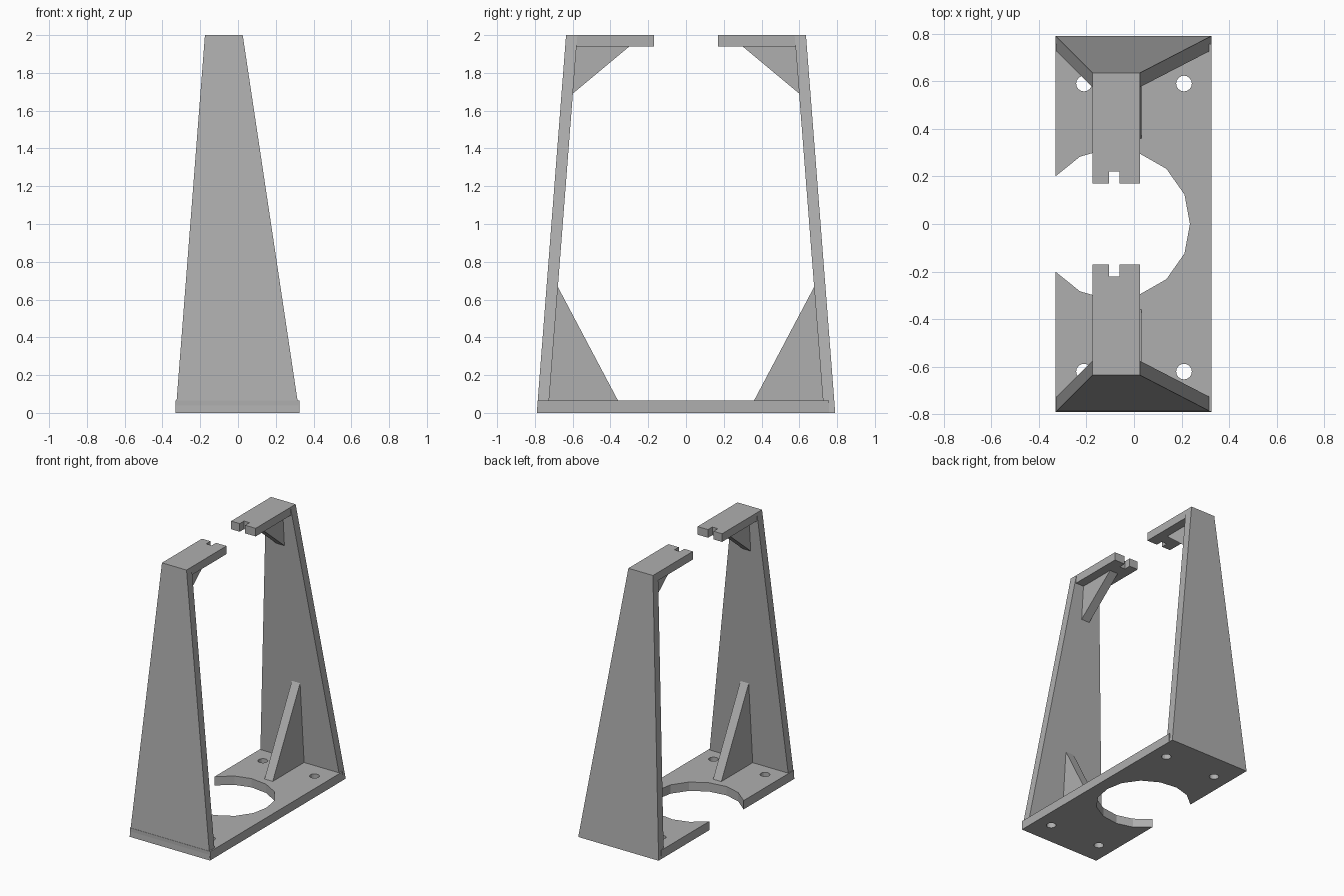
import bpy
import bmesh
from mathutils import Vector

cube = bpy.data.objects.get("Cube")
if cube:
    bpy.data.objects.remove(cube, do_unlink=True)

grey = bpy.data.materials.new("plain_grey")
grey.use_nodes = True
grey.diffuse_color = (0.43, 0.43, 0.43, 1)
grey.node_tree.nodes["Principled BSDF"].inputs["Base Color"].default_value = (0.43, 0.43, 0.43, 1)

BASE_TOP, HEIGHT, ARM_BOTTOM = 0.065, 2.0, 1.94
WALL = 0.06


def finish(name, bm):
    bmesh.ops.recalc_face_normals(bm, faces=bm.faces[:])
    mesh = bpy.data.meshes.new(name)
    bm.to_mesh(mesh)
    bm.free()
    mesh.materials.append(grey)
    obj = bpy.data.objects.new(name, mesh)
    bpy.context.collection.objects.link(obj)
    return obj


def prism(name, points, extrusion):
    """Extrude a flat outline of 3D points along a vector."""
    bm = bmesh.new()
    face = bm.faces.new([bm.verts.new(p) for p in points])
    new = bmesh.ops.extrude_face_region(bm, geom=[face])["geom"]
    verts = [v for v in new if isinstance(v, bmesh.types.BMVert)]
    bmesh.ops.translate(bm, verts=verts, vec=Vector(extrusion))
    return finish(name, bm)


# Base plate with an open, faceted round cutout
half = [(-0.33, 0.2), (-0.227, 0.283), (-0.11, 0.316), (0.02, 0.298),
        (0.136, 0.232), (0.212, 0.124)]
cutout = half + [(0.235, 0)] + [(x, -y) for x, y in reversed(half)]
outline = cutout + [(-0.33, -0.787), (0.325, -0.787), (0.325, 0.757), (-0.33, 0.757)]
base = prism("base_plate", [(x, y, 0) for x, y in outline], (0, 0, BASE_TOP))

# Four screw holes
for x in (-0.21, 0.21):
    for y in (-0.62, 0.59):
        bpy.ops.mesh.primitive_cylinder_add(vertices=16, radius=0.033, depth=0.4, location=(x, y, 0))
        cutter = bpy.context.object
        cutter.hide_render = True
        mod = base.modifiers.new("screw_hole", "BOOLEAN")
        mod.object = cutter
        mod.solver = "EXACT"
        bpy.context.view_layer.objects.active = base
        bpy.ops.object.modifier_apply(modifier=mod.name)
        bpy.data.objects.remove(cutter, do_unlink=True)


def tapered_wall(name, side):
    """Upright that narrows and leans inwards towards the top."""
    bm = bmesh.new()
    bmesh.ops.create_cube(bm, size=1)
    for v in bm.verts:
        top, right, outer = v.co.z > 0, v.co.x > 0, v.co.y > 0
        x = (0.025 if right else -0.175) if top else (0.325 if right else -0.33)
        y = (0.635 if top else 0.79) - (0 if outer else WALL)
        v.co = (x, y * side, HEIGHT if top else 0)
    return finish(name, bm)


def gusset(name, side, x, triangle):
    return prism(name, [(x, y * side, z) for y, z in triangle], (0.067, 0, 0))


for label, side in (("front", -1), ("back", 1)):
    tapered_wall(label + "_wall", side)
    # Top arm with a small slot in its free end
    arm = [(-0.175, 0.58), (-0.175, 0.17), (-0.105, 0.17), (-0.105, 0.22),
           (-0.06, 0.22), (-0.06, 0.17), (0.025, 0.17), (0.025, 0.58)]
    prism(label + "_arm", [(x, y * side, ARM_BOTTOM) for x, y in arm],
          (0, 0, HEIGHT - ARM_BOTTOM))
    # Triangular braces, slightly sunk into the wall
    gusset(label + "_lower_brace", side, -0.036, [(0.68, 0.67), (0.36, BASE_TOP), (0.74, 0.05)])
    gusset(label + "_upper_brace", side, -0.108, [(0.6, 1.69), (0.3, ARM_BOTTOM), (0.59, 1.95)])
